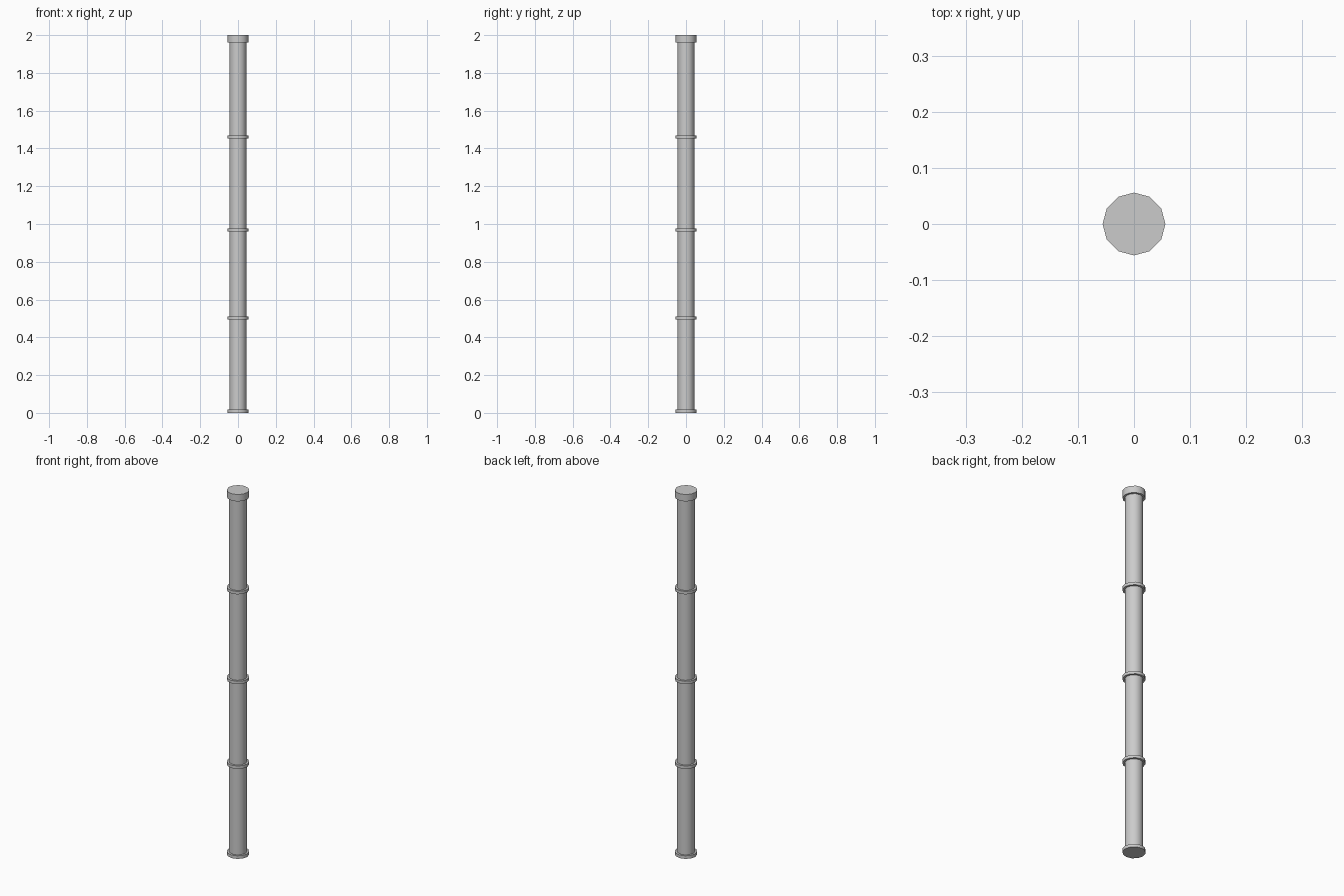
import bpy, math

if "Cube" in bpy.data.objects:
    bpy.data.objects.remove(bpy.data.objects["Cube"])

SIDES = 12
SHAFT_R, RING_R = 0.045, 0.056


def cylinder(name, radius, z0, z1):
    """Upright 12-sided cylinder with corners on the x and y axes."""
    bpy.ops.mesh.primitive_cylinder_add(
        vertices=SIDES, radius=radius, depth=z1 - z0,
        location=(0, 0, (z0 + z1) / 2))
    ob = bpy.context.object
    ob.name = name
    bpy.ops.object.shade_smooth_by_angle(angle=math.radians(40))
    return ob


# main pole
cylinder("pole_shaft", SHAFT_R, 0.008, 1.97)

# foot flange and top cap
cylinder("foot_flange", RING_R, 0.0, 0.017)
cylinder("top_cap", RING_R, 1.962, 2.0)

# joint collars along the pole
for i, z in enumerate((0.502, 0.967, 1.46)):
    cylinder(f"joint_collar_{i + 1}", RING_R, z - 0.008, z + 0.008)
